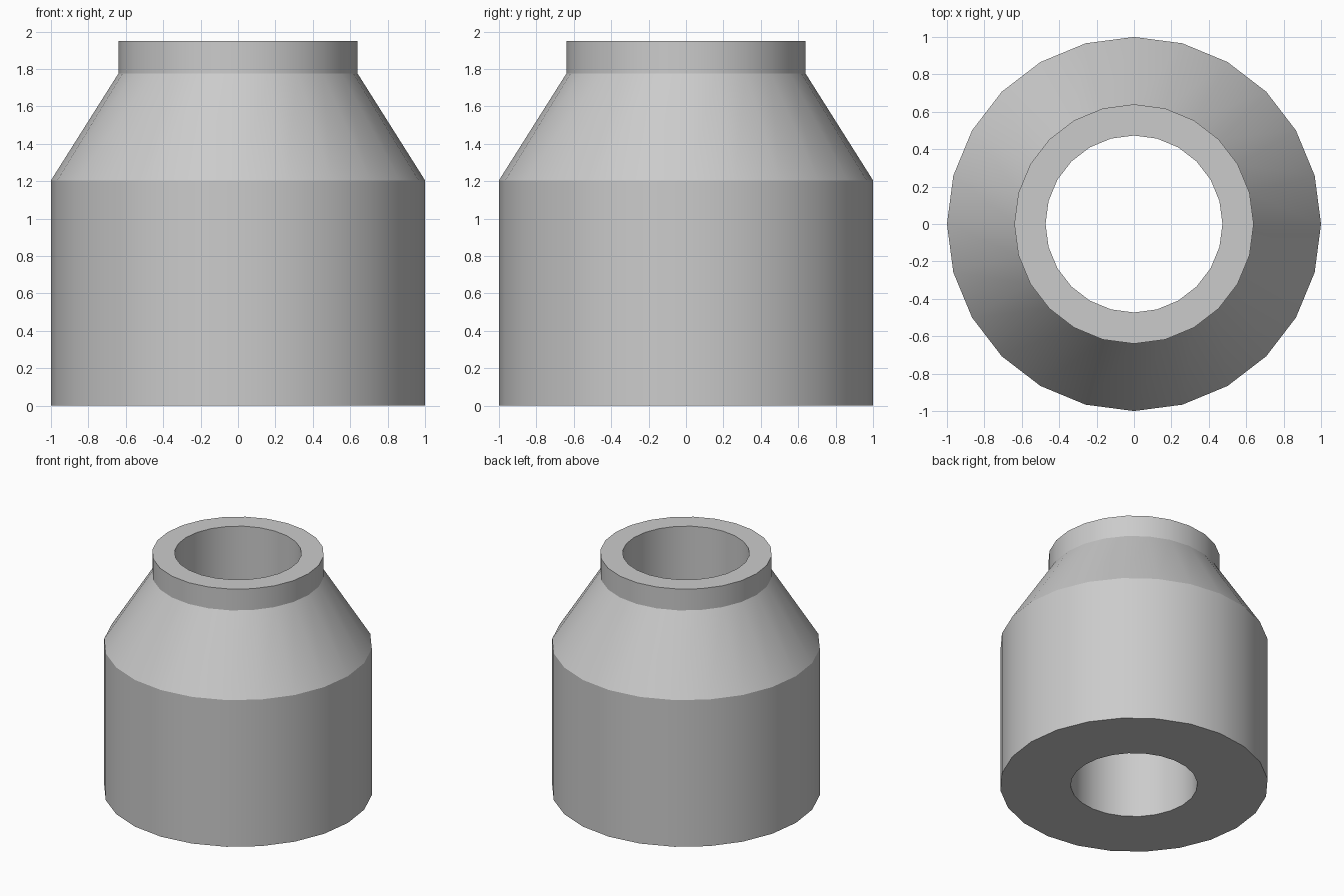
import bpy
import bmesh
from math import cos, sin, tau, radians

SIDES = 24

# Remove the default cube
cube = bpy.data.objects.get("Cube")
if cube:
    bpy.data.objects.remove(cube, do_unlink=True)

# Plain grey material
GREY = (0.6, 0.6, 0.6, 1.0)
grey = bpy.data.materials.new("plain_grey")
grey.use_nodes = True
grey.diffuse_color = GREY
grey.node_tree.nodes["Principled BSDF"].inputs["Base Color"].default_value = GREY


def lathe(name, profile, material):
    """Turn a closed (radius, height) profile around the z axis."""
    bm = bmesh.new()
    rings = []
    for radius, z in profile:
        rings.append([bm.verts.new((radius * cos(tau * i / SIDES),
                                    radius * sin(tau * i / SIDES), z))
                      for i in range(SIDES)])
    for lower, upper in zip(rings, rings[1:] + rings[:1]):
        for i in range(SIDES):
            j = (i + 1) % SIDES
            bm.faces.new((lower[i], lower[j], upper[j], upper[i]))
    bmesh.ops.recalc_face_normals(bm, faces=bm.faces)
    mesh = bpy.data.meshes.new(name)
    bm.to_mesh(mesh)
    bm.free()
    mesh.materials.append(material)
    obj = bpy.data.objects.new(name, mesh)
    bpy.context.collection.objects.link(obj)
    return obj


# Body, sloped shoulder, neck and straight bore in one profile
bore, body, neck = 0.473, 1.0, 0.64
shoulder_z, neck_z, top_z = 1.205, 1.775, 1.95
reducer = lathe("reducer_sleeve", [
    (bore, 0), (body, 0), (body, shoulder_z),
    (neck, neck_z), (neck, top_z), (bore, top_z),
], grey)

# Smooth round walls with crisp rims
bpy.ops.object.select_all(action="DESELECT")
reducer.select_set(True)
bpy.context.view_layer.objects.active = reducer
bpy.ops.object.shade_smooth_by_angle(angle=radians(30))
